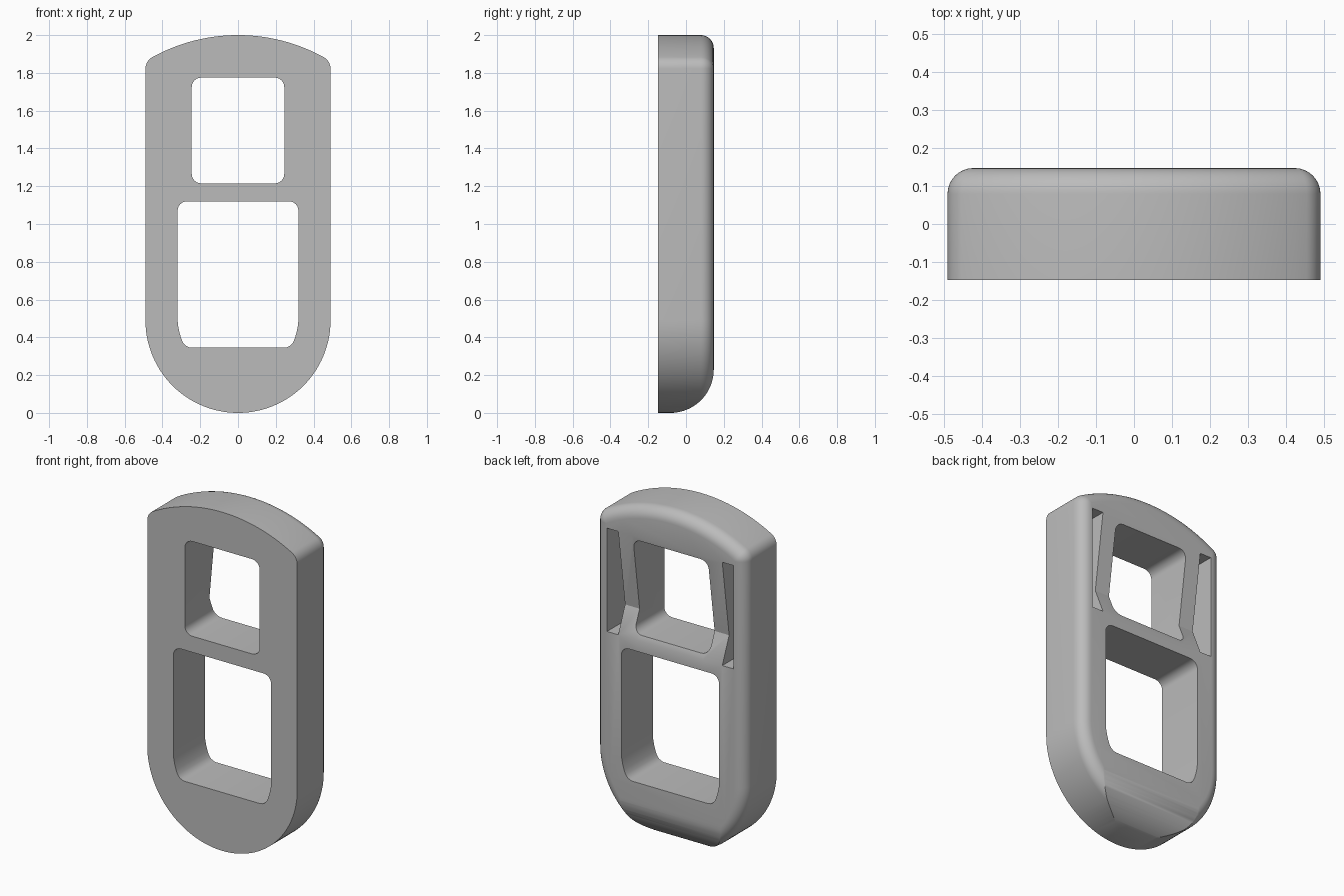
import bpy
import bmesh
from math import sin, cos, pi, sqrt, atan2

if "Cube" in bpy.data.objects:
    bpy.data.objects.remove(bpy.data.objects["Cube"], do_unlink=True)

HALF_W, HALF_D = 0.49, 0.147
FILLET = 0.068

grey = bpy.data.materials.new("plain grey")
grey.use_nodes = True
colour = (0.5, 0.5, 0.5, 1)
grey.diffuse_color = colour
grey.node_tree.nodes["Principled BSDF"].inputs["Base Color"].default_value = colour


def arc(cx, cz, r, a0, a1, n):
    return [(cx + r * cos(a0 + (a1 - a0) * i / n),
             cz + r * sin(a0 + (a1 - a0) * i / n)) for i in range(n + 1)]


def mirrored(half):
    """Close a right-hand half profile that runs from bottom to top."""
    left = [(-x, z) for x, z in reversed(half) if x > 1e-5]
    return half + left


def outline(d):
    """Body outline moved inward by d."""
    big_r, corner, centre = 0.94, 0.07, 1.06
    cx = HALF_W - corner
    cz = centre + sqrt((big_r - corner) ** 2 - cx ** 2)
    a = atan2(cz - centre, cx)
    half = arc(0, HALF_W, HALF_W - d, -pi / 2, 0, 28)
    half += arc(cx, cz, corner - d, 0, a, 8)
    half += arc(0, centre, big_r - d, a, pi / 2, 14)[1:]
    return mirrored(half)


def loft(name, rings):
    bm = bmesh.new()
    loops = [[bm.verts.new(p) for p in ring] for ring in rings]
    for lo, hi in zip(loops, loops[1:]):
        for i in range(len(lo)):
            j = (i + 1) % len(lo)
            bm.faces.new((lo[i], lo[j], hi[j], hi[i]))
    bm.faces.new(loops[0][::-1])
    bm.faces.new(loops[-1])
    bmesh.ops.recalc_face_normals(bm, faces=bm.faces)
    mesh = bpy.data.meshes.new(name)
    bm.to_mesh(mesh)
    bm.free()
    mesh.materials.append(grey)
    obj = bpy.data.objects.new(name, mesh)
    bpy.context.collection.objects.link(obj)
    return obj


def prism_y(name, profile, y0, y1):
    return loft(name, [[(x, y, z) for x, z in profile] for y in (y0, y1)])


def prism_x(name, profile, x0, x1):
    return loft(name, [[(x, y, z) for y, z in profile] for x in (x0, x1)])


# Body: flat front, rounded back edge
steps = [(0, -HALF_D)]
for i in range(9):
    t = pi / 2 * i / 8
    steps.append((FILLET * (1 - cos(t)), HALF_D - FILLET + FILLET * sin(t)))
body = loft("body", [[(x, y, z) for x, z in outline(d)] for d, y in steps])

# Large curve under the back of the base
r = 0.23
curve = arc(HALF_D - r, r, r, -pi / 2, 0, 20)
cutters = [prism_x("base_curve_cutter",
                   curve + [(0.4, r), (0.4, -0.1), (HALF_D - r, -0.1)], -1, 1)]

# Upper window with rounded corners
c = 0.05
upper = arc(0.245 - c, 1.215 + c, c, -pi / 2, 0, 6)
upper += arc(0.245 - c, 1.775 - c, c, 0, pi / 2, 6)
cutters.append(prism_y("upper_window_cutter", mirrored(upper), -0.5, 0.5))

# Lower window, its bottom corners following the round base
lower = [(0.245, 0.345), (0.262, 0.348), (0.278, 0.357), (0.291, 0.372),
         (0.302, 0.398), (0.311, 0.43), (0.318, 0.465), (0.32, 0.5)]
lower += arc(0.32 - c, 1.12 - c, c, 0, pi / 2, 6)
cutters.append(prism_y("lower_window_cutter", mirrored(lower), -0.5, 0.5))

# Shallow V notch across the back, with a deep slot at each end
z0, z1, edge = 1.185, 1.795, 0.413
notch = [(HALF_D, z0), (0.083, 1.34), (HALF_D, z1), (0.3, z1), (0.3, z0)]
cutters.append(prism_x("notch_cutter", notch, -edge, edge))
slot = [(-0.05, z0), (-0.05, z1), (0.3, z1), (0.3, z0)]
for side, label in ((1, "left"), (-1, "right")):
    cutters.append(prism_x(label + "_slot_cutter", slot, side * 0.34, side * edge))

for cutter in cutters:
    mod = body.modifiers.new(cutter.name, "BOOLEAN")
    mod.operation = "DIFFERENCE"
    mod.solver = "EXACT"
    mod.object = cutter

# Bake the cuts, then drop the cutters
bpy.context.view_layer.update()
final = bpy.data.meshes.new_from_object(
    body.evaluated_get(bpy.context.evaluated_depsgraph_get()))
body.modifiers.clear()
body.data = final
final.materials.clear()
final.materials.append(grey)
for poly in final.polygons:
    poly.material_index = 0
for cutter in cutters:
    bpy.data.objects.remove(cutter, do_unlink=True)

bpy.ops.object.select_all(action="DESELECT")
body.select_set(True)
bpy.context.view_layer.objects.active = body
bpy.ops.object.shade_smooth_by_angle(angle=pi / 6)
